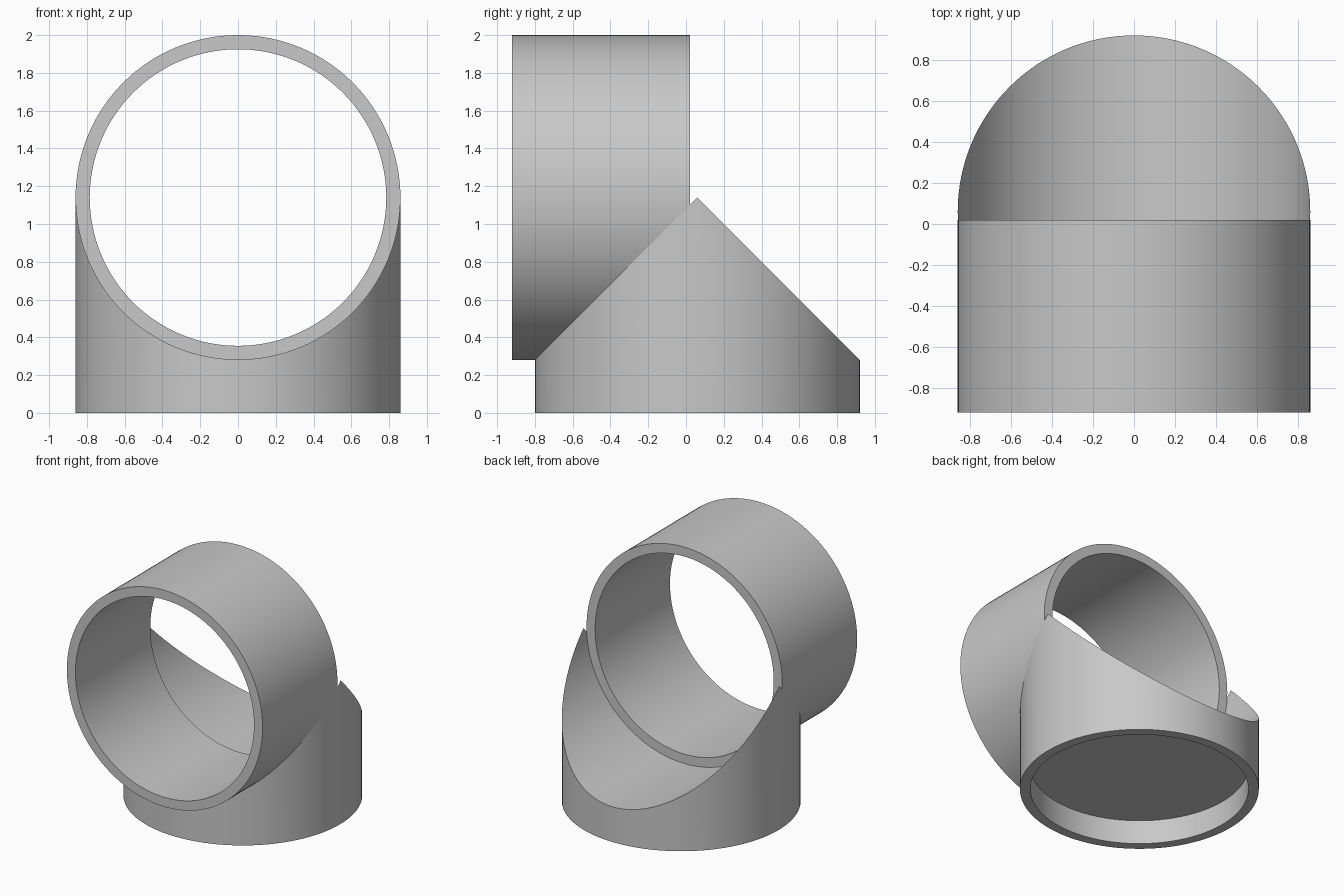
import bpy
import bmesh
import math

default = bpy.data.objects.get("Cube")
if default:
    bpy.data.objects.remove(default)

SEGMENTS = 128
OUTER, INNER = 0.86, 0.785
TUBE_Z, TUBE_FRONT, TUBE_BACK = 1.14, -0.92, 0.02
BASE_Y, RECESS = 0.06, 0.19

grey = bpy.data.materials.new("plain grey")
grey.use_nodes = True
grey.diffuse_color = (0.58, 0.58, 0.58, 1)
grey.node_tree.nodes["Principled BSDF"].inputs["Base Color"].default_value = grey.diffuse_color

ANGLES = [2 * math.pi * i / SEGMENTS for i in range(SEGMENTS)]


def add_ring(bm, point):
    return [bm.verts.new(point(math.cos(a), math.sin(a))) for a in ANGLES]


def bridge(bm, a, b):
    for i in range(SEGMENTS):
        j = (i + 1) % SEGMENTS
        bm.faces.new((a[i], a[j], b[j], b[i]))


def finish(name, bm):
    bmesh.ops.recalc_face_normals(bm, faces=bm.faces[:])
    mesh = bpy.data.meshes.new(name)
    bm.to_mesh(mesh)
    bm.free()
    mesh.materials.append(grey)
    obj = bpy.data.objects.new(name, mesh)
    bpy.context.collection.objects.link(obj)
    bpy.ops.object.select_all(action="DESELECT")
    obj.select_set(True)
    bpy.context.view_layer.objects.active = obj
    bpy.ops.object.shade_smooth_by_angle(angle=math.radians(30))


# Open horizontal tube
bm = bmesh.new()
section = [(OUTER, TUBE_FRONT), (OUTER, TUBE_BACK), (INNER, TUBE_BACK), (INNER, TUBE_FRONT)]
rings = [add_ring(bm, lambda c, s, r=r, y=y: (r * c, y, TUBE_Z + r * s)) for r, y in section]
for k in range(4):
    bridge(bm, rings[k], rings[(k + 1) % 4])
finish("horizontal_tube", bm)

# Round base whose top is scooped into a saddle that cradles the tube
bm = bmesh.new()
saddle = add_ring(bm, lambda c, s: (OUTER * c, BASE_Y + OUTER * s, TUBE_Z - OUTER * abs(s)))
foot = add_ring(bm, lambda c, s: (OUTER * c, BASE_Y + OUTER * s, 0))
lip = add_ring(bm, lambda c, s: (INNER * c, BASE_Y + INNER * s, 0))
ceiling = add_ring(bm, lambda c, s: (INNER * c, BASE_Y + INNER * s, RECESS))
for a, b in ((saddle, foot), (foot, lip), (lip, ceiling)):
    bridge(bm, a, b)
bm.faces.new(ceiling)

# Saddle strips join back and front points that share the same x
half = SEGMENTS // 2
for i in range(half):
    strip = [saddle[i], saddle[i + 1], saddle[-(i + 1)], saddle[-i]]
    bm.faces.new(list(dict.fromkeys(strip)))
finish("saddle_base", bm)
